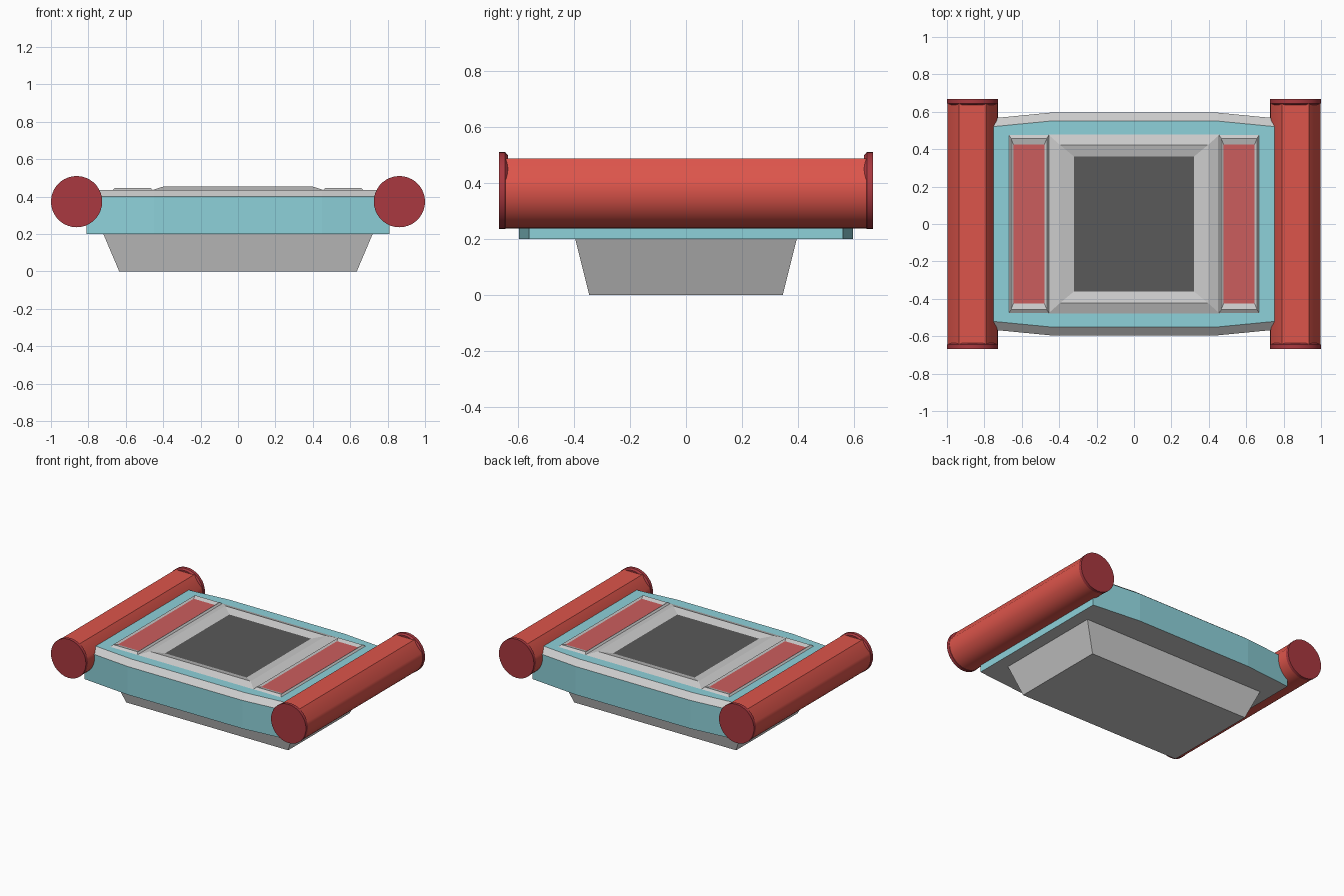
import bpy, bmesh, math

if "Cube" in bpy.data.objects:
    bpy.data.objects.remove(bpy.data.objects["Cube"])


def material(name, rgb):
    m = bpy.data.materials.new(name)
    m.diffuse_color = (*rgb, 1)
    m.use_nodes = True
    m.node_tree.nodes["Principled BSDF"].inputs["Base Color"].default_value = m.diffuse_color
    return m


TEAL = material("teal", (0.27, 0.64, 0.70))
RED = material("red", (0.72, 0.09, 0.07))
DARK_RED = material("dark_red", (0.40, 0.04, 0.05))
PALE_RED = material("panel_red", (0.60, 0.11, 0.11))
DARK = material("dark_grey", (0.10, 0.10, 0.10))
GREY = material("grey", (0.8, 0.8, 0.8))


def loft(name, rings, mats, smooth=False):
    """Skin a stack of rings; mats lists bottom, each band, then top."""
    mesh = bpy.data.meshes.new(name)
    bm = bmesh.new()
    loops = [[bm.verts.new(p) for p in ring] for ring in rings]
    slots = list(dict.fromkeys(mats))
    n = len(loops[0])
    if mats[0]:
        bm.faces.new(loops[0][::-1]).material_index = slots.index(mats[0])
    for a, b, m in zip(loops, loops[1:], mats[1:]):
        for i in range(n):
            j = (i + 1) % n
            bm.faces.new((a[i], a[j], b[j], b[i])).material_index = slots.index(m)
    bm.faces.new(loops[-1]).material_index = slots.index(mats[-1])
    bm.to_mesh(mesh)
    bm.free()
    for m in slots:
        mesh.materials.append(m)
    ob = bpy.data.objects.new(name, mesh)
    bpy.context.collection.objects.link(ob)
    if smooth:
        bpy.ops.object.select_all(action='DESELECT')
        ob.select_set(True)
        bpy.context.view_layer.objects.active = ob
        bpy.ops.object.shade_smooth_by_angle(angle=math.radians(30))
    return ob


def rect(cx, hx, hy, z):
    return [(cx - hx, -hy, z), (cx + hx, -hy, z), (cx + hx, hy, z), (cx - hx, hy, z)]


def hull_ring(inset, z):
    e, m = 0.56 - inset, 0.595 - inset
    return [(-0.81, -e, z), (-0.45, -m, z), (0.45, -m, z), (0.81, -e, z),
            (0.81, e, z), (0.45, m, z), (-0.45, m, z), (-0.81, e, z)]


# Tapered base
loft("base", [rect(0, 0.635, 0.345, 0), rect(0, 0.72, 0.395, 0.2)], [GREY] * 3)

# Main hull with grey bevel below the deck
loft("hull", [hull_ring(0, 0.2), hull_ring(0, 0.4), hull_ring(0.045, 0.435)],
     [GREY, TEAL, GREY, TEAL])

# Central raised frame around a dark sunken panel
loft("centre_panel", [rect(0, 0.46, 0.48, 0.434), rect(0, 0.395, 0.422, 0.455),
                      rect(0, 0.32, 0.36, 0.438)], [GREY, GREY, GREY, DARK])

# Octave of circle points, flattened on top, for the tube body
body_angles = [58, 122] + [164 + i * 212 / 24 for i in range(25)]
cap_angles = [i * 360 / 36 for i in range(36)]


def tube_ring(cx, y, r, angles):
    return [(cx + r * math.cos(math.radians(a)), y, 0.373 + r * math.sin(math.radians(a)))
            for a in reversed(angles)]


for side, s in (("left", -1), ("right", 1)):
    # Side inset panel with red floor
    cx = s * 0.562
    loft(side + "_side_panel",
         [rect(cx, 0.108, 0.478, 0.434), rect(cx, 0.096, 0.458, 0.447),
          rect(cx, 0.083, 0.425, 0.438)], [GREY, GREY, GREY, PALE_RED])
    # Long tube and its end caps
    tx = s * 0.863
    loft(side + "_tube", [tube_ring(tx, y, 0.135, body_angles) for y in (-0.645, 0.645)],
         [RED] * 3, True)
    for end, e in (("front", -1), ("rear", 1)):
        ys = sorted([(e * 0.635, 0.126), (e * 0.645, 0.137), (e * 0.667, 0.137)])
        loft(f"{side}_{end}_cap", [tube_ring(tx, y, r, cap_angles) for y, r in ys],
             [DARK_RED] * 4, True)
